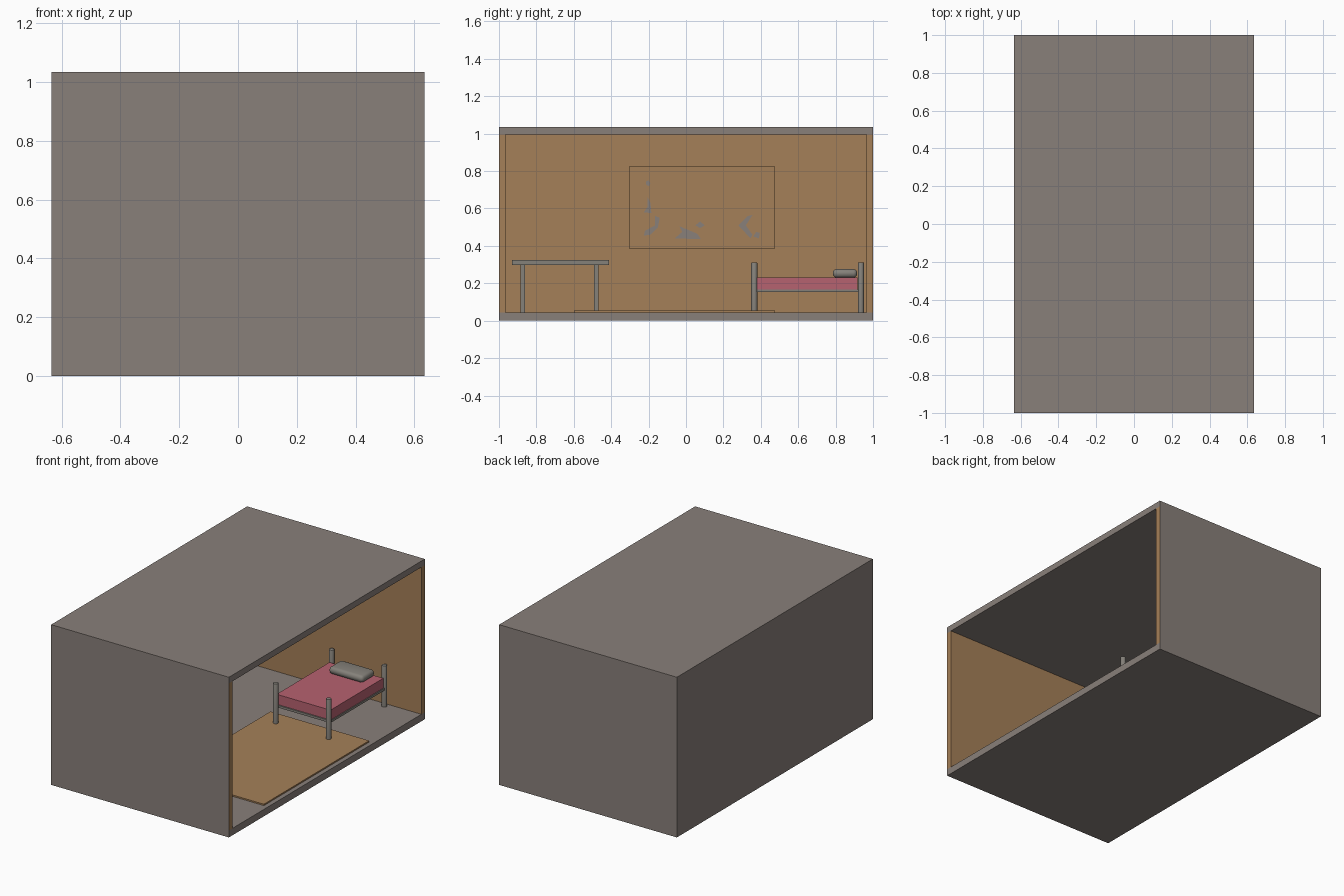
import bpy, bmesh, math
from mathutils import Vector

if "Cube" in bpy.data.objects:
    bpy.data.objects.remove(bpy.data.objects["Cube"])


def material(name, rgb):
    m = bpy.data.materials.new(name)
    m.diffuse_color = (*rgb, 1)
    m.use_nodes = True
    m.node_tree.nodes["Principled BSDF"].inputs["Base Color"].default_value = m.diffuse_color
    return m


STONE = material("warm_grey", (0.25, 0.215, 0.195))
BROWN = material("wood_brown", (0.376, 0.216, 0.098))
PINK = material("blanket_pink", (0.47, 0.122, 0.162))
GREY = material("furniture_grey", (0.235, 0.22, 0.195))


def make(name, bm, *mats):
    bmesh.ops.recalc_face_normals(bm, faces=bm.faces)
    me = bpy.data.meshes.new(name)
    bm.to_mesh(me)
    bm.free()
    for m in mats:
        me.materials.append(m)
    ob = bpy.data.objects.new(name, me)
    bpy.context.collection.objects.link(ob)
    return ob


def box(name, x, y, z, *mats, outward=None, bevel=0, segments=2):
    bm = bmesh.new()
    bmesh.ops.create_cube(bm, size=1)
    for v in bm.verts:
        v.co = Vector([(a + b) / 2 + c * (b - a) for c, (a, b) in zip(v.co, (x, y, z))])
    if bevel:
        bmesh.ops.bevel(bm, geom=bm.edges[:], offset=bevel, segments=segments,
                        profile=0.5, affect='EDGES')
    if outward:  # outer side of a wall takes the second colour
        bm.normal_update()
        for f in bm.faces:
            if f.normal.dot(Vector(outward)) > 0.9:
                f.material_index = 1
    return make(name, bm, *mats)


def post(name, x, y, z0, z1, r):
    bm = bmesh.new()
    bmesh.ops.create_cone(bm, cap_ends=True, segments=16, radius1=r, radius2=r, depth=z1 - z0)
    top = [e for e in bm.edges if all(v.co.z > 0 for v in e.verts)]
    bmesh.ops.bevel(bm, geom=top, offset=0.004, segments=2, profile=0.5, affect='EDGES')
    bmesh.ops.translate(bm, verts=bm.verts, vec=(x, y, (z0 + z1) / 2))
    ob = make(name, bm, GREY)
    ob.data.shade_smooth()
    ob.data.set_sharp_from_angle(angle=math.radians(35))
    return ob


# Room shell, open on the right
X, T = 0.635, 0.035
FLOOR, CEIL, TOP = 0.045, 0.995, 1.035
box("floor", (-X, X), (-1, 1), (0, FLOOR), STONE)
box("ceiling", (-X, X), (-1, 1), (CEIL, TOP), STONE)
box("back_wall", (-X, -X + T), (-1 + T, 1 - T), (FLOOR, CEIL), BROWN, STONE, outward=(-1, 0, 0))
for s, name in ((-1, "front_end_wall"), (1, "rear_end_wall")):
    wall = box(name, (-X, X), tuple(sorted((s, s * (1 - T)))), (FLOOR, CEIL),
               BROWN, STONE, outward=(0, s, 0))
    for p in wall.data.polygons:
        if p.normal.x < -0.9:
            p.material_index = 1

# Rug
box("rug", (-0.10, 0.605), (-0.60, 0.475), (FLOOR, 0.054), BROWN)

# Bed
for i, x in enumerate((0.014, 0.392)):
    for j, y in enumerate((0.365, 0.935)):
        post(f"bed_post_{i}{j}", x, y, FLOOR, 0.312, 0.0165)
box("bed_base", (0.005, 0.401), (0.37, 0.925), (0.153, 0.168), GREY)
box("mattress", (0.011, 0.396), (0.378, 0.918), (0.168, 0.232), PINK)
pillow = box("pillow", (0.095, 0.340), (0.785, 0.915), (0.230, 0.276), GREY, bevel=0.02, segments=3)
pillow.data.shade_smooth()
pillow.data.set_sharp_from_angle(angle=math.radians(35))

# Table by the back wall
TX0, TX1 = -0.56, -0.22
box("table_top", (TX0, TX1), (-0.93, -0.413), (0.298, 0.325), GREY)
for i, x in enumerate((TX0 + 0.045, TX1 - 0.045)):
    for j, y in enumerate((-0.873, -0.481)):
        box(f"table_leg_{i}{j}", (x - 0.012, x + 0.012), (y - 0.012, y + 0.012), (FLOOR, 0.298), GREY)

# Wall picture with pale marks
PX = -X + T
box("wall_picture", (PX, PX + 0.009), (-0.305, 0.475), (0.385, 0.825), BROWN)
marks = [
    [(-.215, .73), (-.2, .718), (-.19, .735), (-.2, .75), (-.213, .745)],
    [(-.225, .58), (-.185, .575), (-.19, .63), (-.205, .66), (-.205, .61)],
    [(-.225, .455), (-.19, .46), (-.15, .5), (-.14, .55), (-.165, .56), (-.165, .51), (-.22, .48)],
    [(-.06, .44), (.08, .436), (.06, .465), (-.035, .505), (-.02, .475)],
    [(.05, .51), (.075, .495), (.1, .51), (.075, .53)],
    [(.28, .51), (.345, .44), (.355, .46), (.32, .51), (.355, .565), (.33, .56)],
    [(.36, .45), (.39, .44), (.395, .47), (.375, .475)],
]
for i, pts in enumerate(marks):
    bm = bmesh.new()
    f = bm.faces.new([bm.verts.new((PX + 0.008, y, z)) for y, z in pts])
    ext = bmesh.ops.extrude_face_region(bm, geom=[f])
    for v in ext["geom"]:
        if isinstance(v, bmesh.types.BMVert):
            v.co.x += 0.004
    make(f"picture_mark_{i}", bm, STONE)
